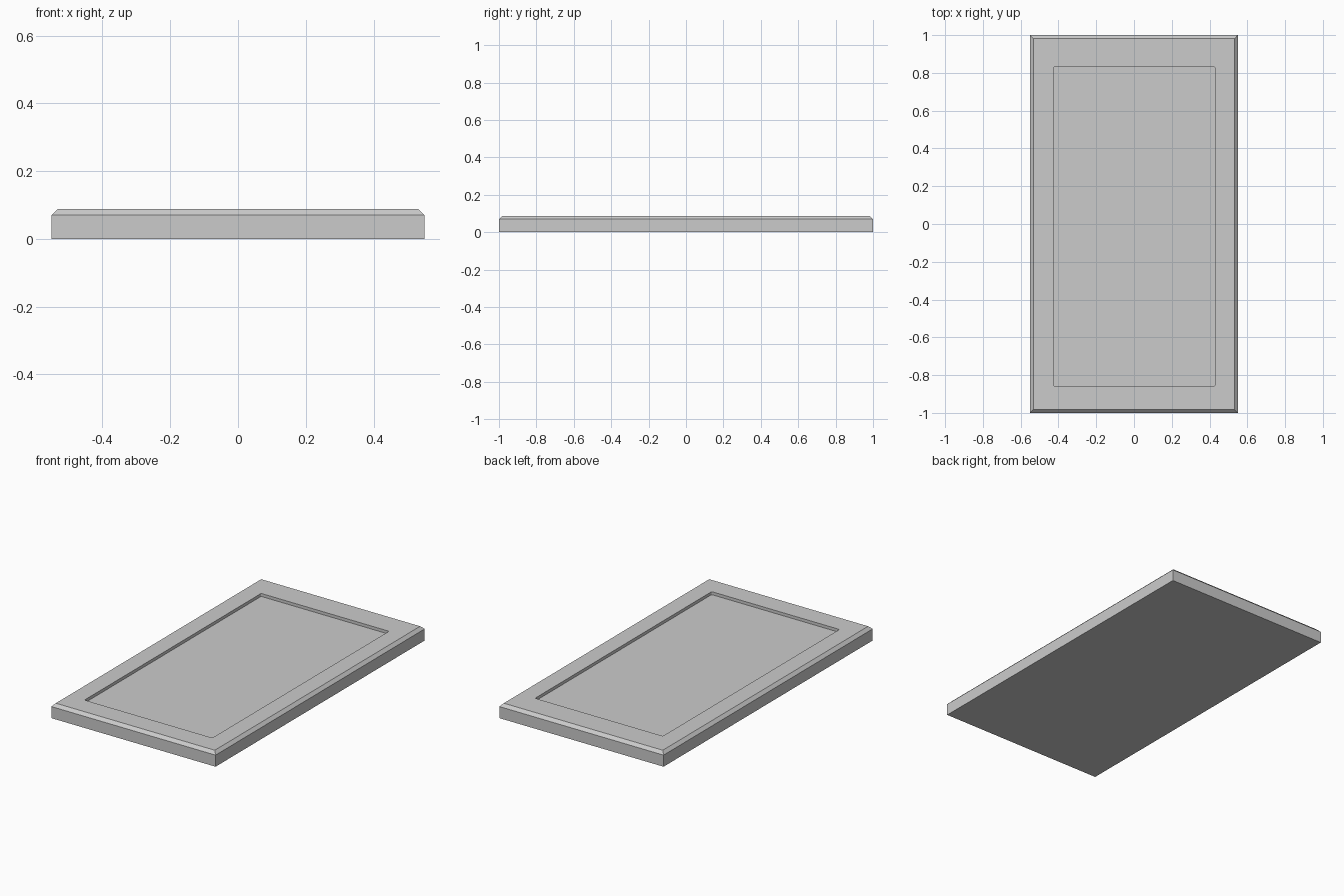
import bpy, bmesh
from mathutils import Vector

if "Cube" in bpy.data.objects:
    bpy.data.objects.remove(bpy.data.objects["Cube"])


def box(name, lo, hi, pick, width, segments):
    """Box between two corners, with the edges chosen by pick() bevelled."""
    lo, hi = Vector(lo), Vector(hi)
    bm = bmesh.new()
    bmesh.ops.create_cube(bm, size=1)
    for v in bm.verts:
        v.co = Vector((v.co[i] + 0.5) * (hi[i] - lo[i]) + lo[i] for i in range(3))
    edges = [e for e in bm.edges if pick(*(v.co.z for v in e.verts))]
    bmesh.ops.bevel(bm, geom=edges, offset=width, offset_type='OFFSET',
                    segments=segments, profile=0.5, affect='EDGES')
    mesh = bpy.data.meshes.new(name)
    bm.to_mesh(mesh)
    bm.free()
    obj = bpy.data.objects.new(name, mesh)
    bpy.context.collection.objects.link(obj)
    return obj


TOP, CHAMFER, DEPTH = 0.088, 0.018, 0.018

# Slab with a chamfered top rim
slab = box("framed_slab", (-0.55, -1, 0), (0.55, 1, TOP),
           lambda a, b: min(a, b) > TOP - 0.001, CHAMFER, 1)

# Shallow recess with slightly rounded corners
cutter = box("recess_cutter", (-0.427, -0.858, TOP - DEPTH), (0.429, 0.831, TOP + 0.1),
             lambda a, b: abs(a - b) > 0.01, 0.008, 3)
cutter.hide_render = True
cutter.hide_viewport = True

cut = slab.modifiers.new("recess", 'BOOLEAN')
cut.operation = 'DIFFERENCE'
cut.solver = 'EXACT'
cut.object = cutter
